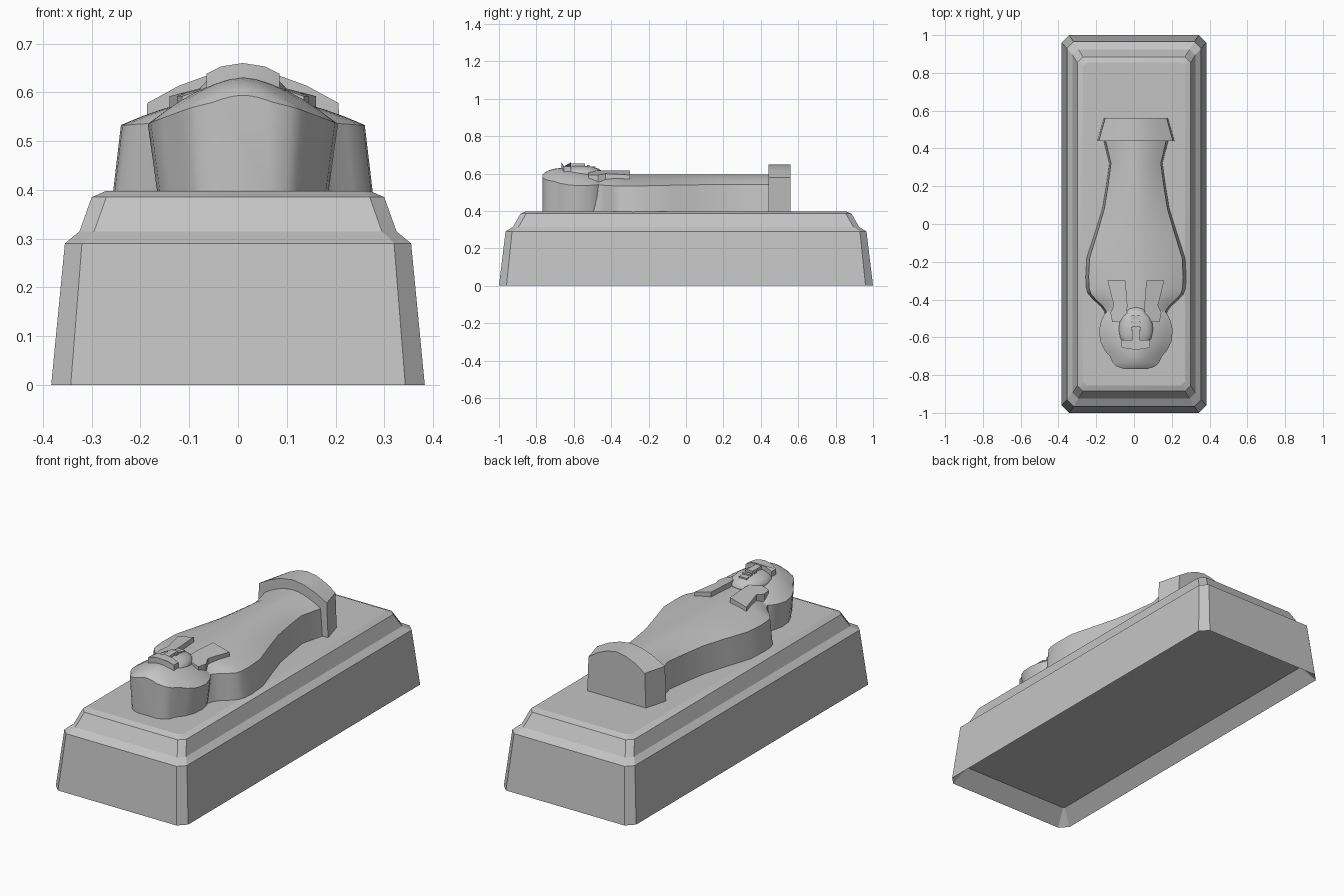
import bpy, bmesh, math

if "Cube" in bpy.data.objects:
    bpy.data.objects.remove(bpy.data.objects["Cube"], do_unlink=True)

stone = bpy.data.materials.new("grey stone")
GREY = (0.55, 0.55, 0.55, 1)
stone.diffuse_color = GREY
stone.use_nodes = True
stone.node_tree.nodes["Principled BSDF"].inputs["Base Color"].default_value = GREY

CX = 0.01  # the figure lies slightly off the middle of its plinth
FLOOR = 0.395


def finish(name, bm, angle):
    bmesh.ops.recalc_face_normals(bm, faces=bm.faces)
    mesh = bpy.data.meshes.new(name)
    bm.to_mesh(mesh)
    bm.free()
    mesh.materials.append(stone)
    ob = bpy.data.objects.new(name, mesh)
    bpy.context.collection.objects.link(ob)
    bpy.ops.object.select_all(action='DESELECT')
    ob.select_set(True)
    bpy.context.view_layer.objects.active = ob
    bpy.ops.object.shade_smooth_by_angle(angle=math.radians(angle))


def loft(name, rings, angle=35):
    """Skin equal closed rings and cap both ends."""
    bm = bmesh.new()
    loops = [[bm.verts.new(p) for p in ring] for ring in rings]
    for a, b in zip(loops, loops[1:]):
        for i in range(len(a)):
            j = (i + 1) % len(a)
            bm.faces.new((a[i], a[j], b[j], b[i]))
    bm.faces.new(loops[0])
    bm.faces.new(loops[-1])
    finish(name, bm, angle)


def plinth_ring(z, hx, hy, cut):
    """Rectangle with cut corners."""
    ring = []
    for sx, sy in ((1, 1), (-1, 1), (-1, -1), (1, -1)):
        pair = [(sx * hx, sy * (hy - cut), z), (sx * (hx - cut), sy * hy, z)]
        ring += pair if sx * sy > 0 else pair[::-1]
    return ring


def arch_ring(y, half, edge, crest, flare, power, steps=12):
    """Upright sides under an arched top, across the figure."""
    base = half * flare
    ring = [(CX - base, y, FLOOR)]
    for i in range(steps + 1):
        t = -1 + 2 * i / steps
        ring.append((CX + half * t, y, edge + (crest - edge) * (1 - abs(t) ** power)))
    ring.append((CX + base, y, FLOOR))
    return ring


def prism(name, outline, low, high):
    """Upright slab; outline points are x, y and a drop in height."""
    loft(name, [[(x, y, z - d) for x, y, d in outline] for z in (low, high)], 30)


# Plinth: bevelled hollow underside, sloped walls and a stepped top
loft("plinth", [plinth_ring(*r) for r in (
    (0.07, 0.318, 0.925, 0.006), (0, 0.383, 1, 0.04), (0.29, 0.355, 0.965, 0.035),
    (0.315, 0.325, 0.925, 0.03), (0.385, 0.3, 0.885, 0.03), (0.398, 0.27, 0.855, 0.02))], 20)

# Wrapped body: shoulders taper to the ankles
loft("body", [arch_ring(y, h, e, 0.595, 1.065, 1.8) for y, h, e in (
    (-0.52, 0.14, 0.54), (-0.46, 0.158, 0.539), (-0.435, 0.175, 0.537),
    (-0.4, 0.212, 0.535), (-0.37, 0.238, 0.533), (-0.34, 0.247, 0.533),
    (-0.28, 0.25, 0.533), (-0.18, 0.245, 0.535), (-0.05, 0.205, 0.538),
    (0.08, 0.167, 0.54), (0.2, 0.148, 0.54), (0.32, 0.132, 0.54), (0.46, 0.165, 0.54))], 42)

# Foot block: arched slab, narrower at the far end
loft("foot_block", [arch_ring(y, h, 0.578, 0.647, 1.04, 1.8, 6)
                    for y, h in ((0.44, 0.196), (0.56, 0.163))], 25)

# Headdress: rounded bulge around the head
loft("headdress", [arch_ring(y, h, e, c, 0.9, 1.7) for y, h, e, c in (
    (-0.768, 0.06, 0.58, 0.594), (-0.755, 0.1, 0.57, 0.605),
    (-0.735, 0.122, 0.563, 0.617), (-0.7, 0.138, 0.557, 0.626),
    (-0.67, 0.165, 0.547, 0.63), (-0.62, 0.189, 0.538, 0.63),
    (-0.56, 0.195, 0.535, 0.625), (-0.51, 0.183, 0.537, 0.613),
    (-0.475, 0.165, 0.54, 0.603), (-0.455, 0.14, 0.545, 0.597))], 40)

# Lappets of the headdress on the chest
for side, label in ((1, "left"), (-1, "right")):
    prism(label + "_lappet", [(CX + side * x, y, d) for x, y, d in (
        (0.055, -0.3, 0), (0.15, -0.3, 0.025), (0.13, -0.38, 0.02),
        (0.117, -0.43, 0.018), (0.135, -0.47, 0.025), (0.125, -0.52, 0.025),
        (0.05, -0.52, 0), (0.045, -0.43, 0))], 0.56, 0.617)

# Face: flattened oval
bm = bmesh.new()
bmesh.ops.create_uvsphere(bm, u_segments=16, v_segments=10, radius=1)
bmesh.ops.scale(bm, vec=(0.092, 0.12, 0.046), verts=bm.verts)
bmesh.ops.translate(bm, vec=(CX, -0.56, 0.596), verts=bm.verts)
finish("face", bm, 40)

# Forehead band, bowed across the brow
band = [(-0.075, 0.022), (-0.045, 0.007), (0, 0), (0.045, 0.007), (0.075, 0.022)]
prism("forehead_band",
      [(CX + x, -0.615, d) for x, d in band]
      + [(CX + x, -0.665 + d * 0.6, d) for x, d in reversed(band)], 0.62, 0.66)


def block(name, half, y0, y1, low, high):
    prism(name, [(CX - half, y0, 0), (CX + half, y0, 0),
                 (CX + half, y1, 0), (CX - half, y1, 0)], low, high)


# Nose, mouth and chin
block("nose", 0.018, -0.62, -0.54, 0.62, 0.653)
block("nose_tip", 0.026, -0.565, -0.545, 0.62, 0.65)
block("mouth", 0.024, -0.53, -0.515, 0.61, 0.645)
block("chin", 0.022, -0.505, -0.485, 0.6, 0.638)
